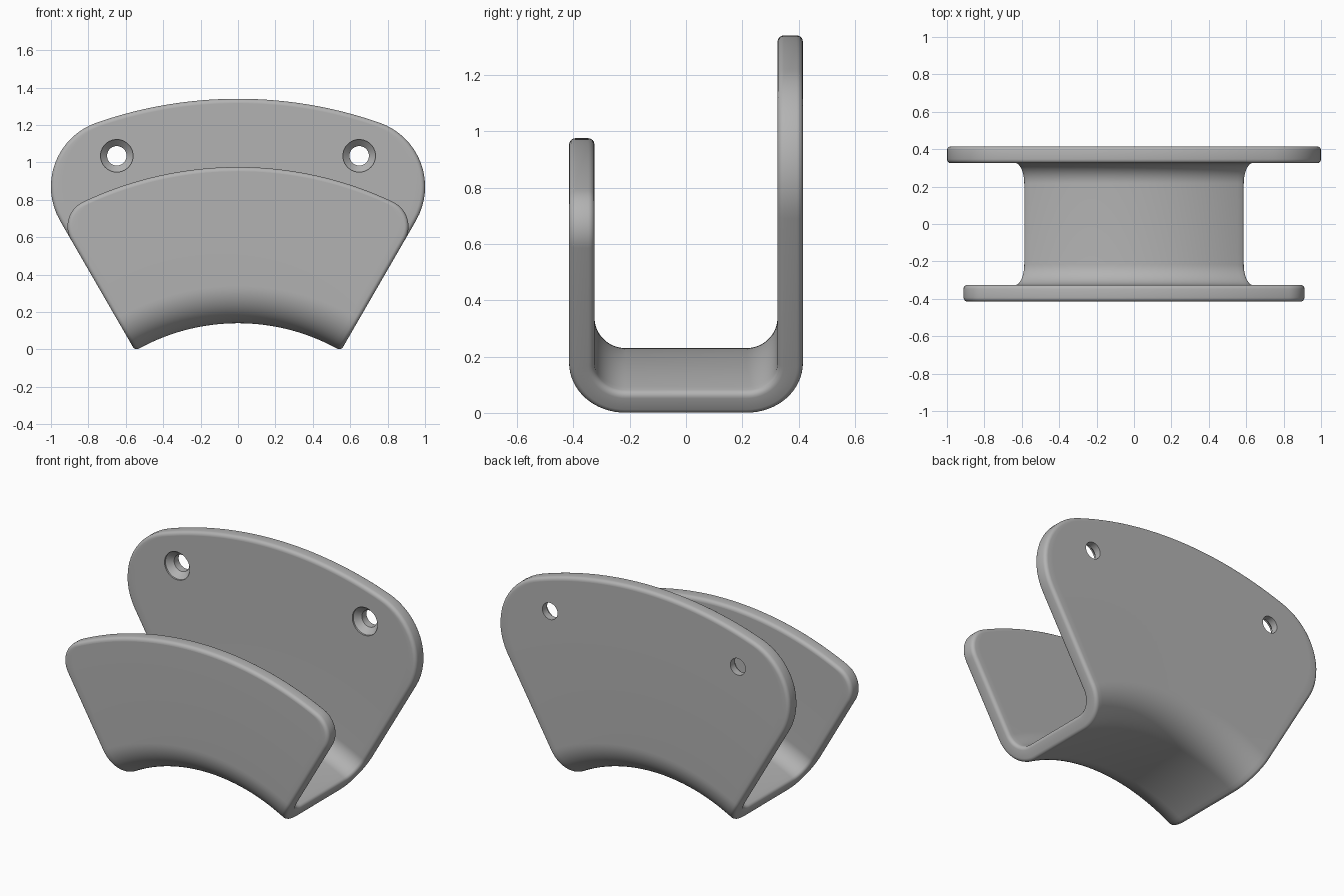
import bpy, bmesh
from math import sin, cos, asin, atan2, hypot, pi, radians
from mathutils import Matrix

cube = bpy.data.objects.get("Cube")
if cube:
    bpy.data.objects.remove(cube)

HALF = radians(30)        # half of the sector angle
CZ = -0.96                # height of the sector centre
R0 = 1.10                 # underside radius
Y0, T = 0.415, 0.09       # half depth, wall thickness
BEND, EDGE = 0.20, 0.022  # outer bend radius, edge rounding
COLS, STEPS = 48, 16

mat = bpy.data.materials.new("grey plastic")
mat.use_nodes = True
grey = (0.45, 0.45, 0.45, 1)
mat.diffuse_color = grey
mat.node_tree.nodes["Principled BSDF"].inputs["Base Color"].default_value = grey


def arm(side, radius, fillet, w, d):
    """Rows (y, r, half angle) of one wall, from its top edge to the floor."""
    c = radius - fillet
    a = HALF - asin(fillet / c)
    rows = []
    for i in range(STEPS + 1):            # rounded top corner
        b = a + (HALF + pi / 2 - a) * i / STEPS
        x = c * sin(a) + (fillet - d) * sin(b)
        z = c * cos(a) + (fillet - d) * cos(b)
        rows.append((side * (Y0 - w), hypot(x, z), atan2(x, z)))
    for i in range(STEPS + 1):            # bend into the floor
        b = pi / 2 * i / STEPS
        r = R0 + BEND - (BEND - w) * sin(b)
        rows.append((side * (Y0 - BEND + (BEND - w) * cos(b)), r, HALF - asin(d / r)))
    return rows


def sheet(w, d):
    """Grid of points at depth w in the wall, with its outline inset by d."""
    rows = arm(1, 2.30, 0.362, w, d) + arm(-1, 1.935, 0.145, w, d)[::-1]
    return [[(r * sin(p * (2 * j / COLS - 1)), y, CZ + r * cos(p * (2 * j / COLS - 1)))
             for j in range(COLS + 1)] for y, r, p in rows]


def rim(grid):
    """Boundary loop of a grid."""
    return (grid[0][:-1] + [row[-1] for row in grid[:-1]]
            + grid[-1][:0:-1] + [row[0] for row in grid[:0:-1]])


def make_object(name, bm):
    bmesh.ops.recalc_face_normals(bm, faces=bm.faces)
    mesh = bpy.data.meshes.new(name)
    bm.to_mesh(mesh)
    bm.free()
    mesh.materials.append(mat)
    obj = bpy.data.objects.new(name, mesh)
    bpy.context.collection.objects.link(obj)
    return obj


# Curved channel: outer and inner skins joined by a rounded rim
bm = bmesh.new()
loops = []
quarter = [(EDGE * (1 - sin(k * pi / 8)), EDGE * (1 - cos(k * pi / 8))) for k in range(4, -1, -1)]
layers = quarter + [(T - w, d) for w, d in quarter[::-1]]
for n, (w, d) in enumerate(layers):
    pts = sheet(w, d)
    if n in (0, len(layers) - 1):
        grid = [[bm.verts.new(p) for p in row] for row in pts]
        for lo, hi in zip(grid, grid[1:]):
            for j in range(COLS):
                bm.faces.new((lo[j], lo[j + 1], hi[j + 1], hi[j]))
        loops.append(rim(grid))
    else:
        loops.append([bm.verts.new(p) for p in rim(pts)])
for a, b in zip(loops, loops[1:]):
    for j in range(len(a)):
        k = (j + 1) % len(a)
        bm.faces.new((a[j], a[k], b[k], b[j]))
holder = make_object("curved_channel", bm)

# Countersunk screw holes in the tall back wall
profile = [(0, 0.28), (0.087, 0.28), (0.087, 0.335), (0.052, 0.37), (0.052, 0.46), (0, 0.46)]
for side in (-1, 1):
    bm = bmesh.new()
    verts = [bm.verts.new((r, y, 0)) for r, y in profile]
    edges = [bm.edges.new(pair) for pair in zip(verts, verts[1:])]
    bmesh.ops.spin(bm, geom=verts + edges, cent=(0, 0, 0), axis=(0, 1, 0),
                   angle=2 * pi, steps=40)
    bmesh.ops.remove_doubles(bm, verts=bm.verts, dist=1e-5)
    bmesh.ops.transform(bm, matrix=Matrix.Translation((side * 0.648, 0, 1.035)), verts=bm.verts)
    cutter = make_object("screw_hole_cutter", bm)
    cutter.hide_render = True
    cut = holder.modifiers.new("screw_hole", 'BOOLEAN')
    cut.operation, cut.solver, cut.object = 'DIFFERENCE', 'EXACT', cutter
    bpy.context.view_layer.objects.active = holder
    bpy.ops.object.modifier_apply(modifier=cut.name)
    bpy.data.objects.remove(cutter)

# Smooth shading with crisp hole edges
bpy.ops.object.select_all(action='DESELECT')
holder.select_set(True)
bpy.context.view_layer.objects.active = holder
bpy.ops.object.shade_smooth_by_angle(angle=radians(30))
